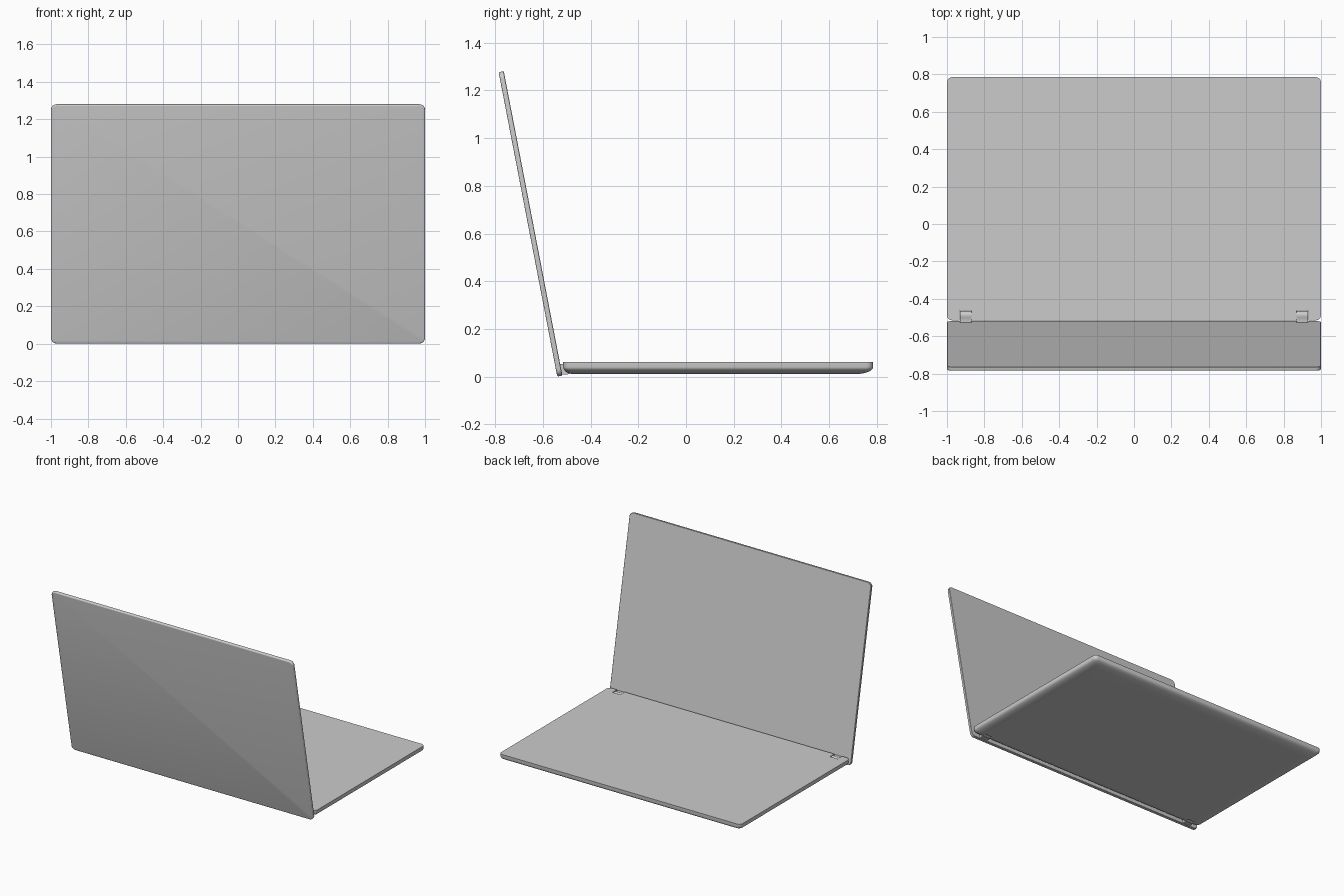
import bpy, bmesh, math

if "Cube" in bpy.data.objects:
    bpy.data.objects.remove(bpy.data.objects["Cube"])


def rounded_rect(hw, v0, v1, r, n=6):
    """Outline centred on u = 0 spanning v0..v1, with rounded corners."""
    corners = [(hw - r, v1 - r, 0), (-hw + r, v1 - r, 90),
               (-hw + r, v0 + r, 180), (hw - r, v0 + r, 270)]
    pts = []
    for cu, cv, start in corners:
        for i in range(n + 1):
            a = math.radians(start + 90 * i / n)
            pts.append((cu + r * math.cos(a), cv + r * math.sin(a)))
    return pts


def loft(name, rings):
    """Skin matching rings of points and cap both ends."""
    bm = bmesh.new()
    loops = [[bm.verts.new(p) for p in ring] for ring in rings]
    for a, b in zip(loops, loops[1:]):
        for i in range(len(a)):
            j = (i + 1) % len(a)
            bm.faces.new((a[i], a[j], b[j], b[i]))
    bm.faces.new(loops[0])
    bm.faces.new(loops[-1])
    bmesh.ops.recalc_face_normals(bm, faces=bm.faces)
    me = bpy.data.meshes.new(name)
    bm.to_mesh(me)
    bm.free()
    ob = bpy.data.objects.new(name, me)
    bpy.context.collection.objects.link(ob)
    return ob


def activate(ob):
    bpy.ops.object.select_all(action='DESELECT')
    ob.select_set(True)
    bpy.context.view_layer.objects.active = ob


def smooth(ob, angle=35):
    activate(ob)
    bpy.ops.object.shade_smooth_by_angle(angle=math.radians(angle))


def x_prism(name, x0, x1, profile):
    return loft(name, [[(x, y, z) for y, z in profile] for x in (x0, x1)])


# Base: flat deck, short vertical rim, belly curving in underneath
rings = []
levels = [(0.0, 0.062), (0.0, 0.04)]
for i in range(1, 10):
    a = math.radians(10 * i)
    levels.append((1 - math.cos(a), 0.04 - 0.03 * math.sin(a)))
for t, z in levels:
    outline = rounded_rect(1 - 0.08 * t, -0.515 + 0.05 * t,
                           0.785 - 0.08 * t, 0.028)
    rings.append([(x, y, z) for x, y in outline])
base = loft("base", rings)

# Hinge notches through the rear edge of the base
for s in (-1, 1):
    cutter = x_prism("notch_cutter", s * 0.9 - 0.032, s * 0.9 + 0.032,
                     [(-0.56, -0.05), (-0.463, -0.05), (-0.463, 0.1), (-0.56, 0.1)])
    cutter.hide_render = True
    mod = base.modifiers.new("notch", 'BOOLEAN')
    mod.operation = 'DIFFERENCE'
    mod.solver = 'EXACT'
    mod.object = cutter
    activate(base)
    bpy.ops.object.modifier_apply(modifier=mod.name)
    bpy.data.objects.remove(cutter)
smooth(base)

# Lid: thin rounded panel, softened on the outer face, leaning back
thick, length, bev = 0.022, 1.30, 0.007
rings = []
for i in range(5):
    a = math.radians(22.5 * i)
    inset, y = bev * (1 - math.sin(a)), bev * (1 - math.cos(a))
    rings.append([(x, y, z) for x, z in
                  rounded_rect(1 - inset, inset, length - inset, 0.03 - inset)])
for inset, y in ((0, thick - 0.002), (0.002, thick)):
    rings.append([(x, y, z) for x, z in
                  rounded_rect(1 - inset, inset, length - inset, 0.03 - inset)])
lid = loft("lid", rings)
lid.rotation_euler.x = math.radians(10.9)
lid.location = (0, -0.54, 0)
smooth(lid)

# Hinges: rounded barrel with an arm reaching back to the lid
profile = [(-0.53, 0.008), (-0.49, 0.01)]
for i in range(9):
    a = math.radians(-90 + 22.5 * i)
    profile.append((-0.489 + 0.024 * math.cos(a), 0.036 + 0.024 * math.sin(a)))
profile += [(-0.50, 0.056), (-0.515, 0.052), (-0.535, 0.052)]
for s, side in ((-1, "left"), (1, "right")):
    smooth(x_prism("hinge_" + side, s * 0.9 - 0.03, s * 0.9 + 0.03, profile))
